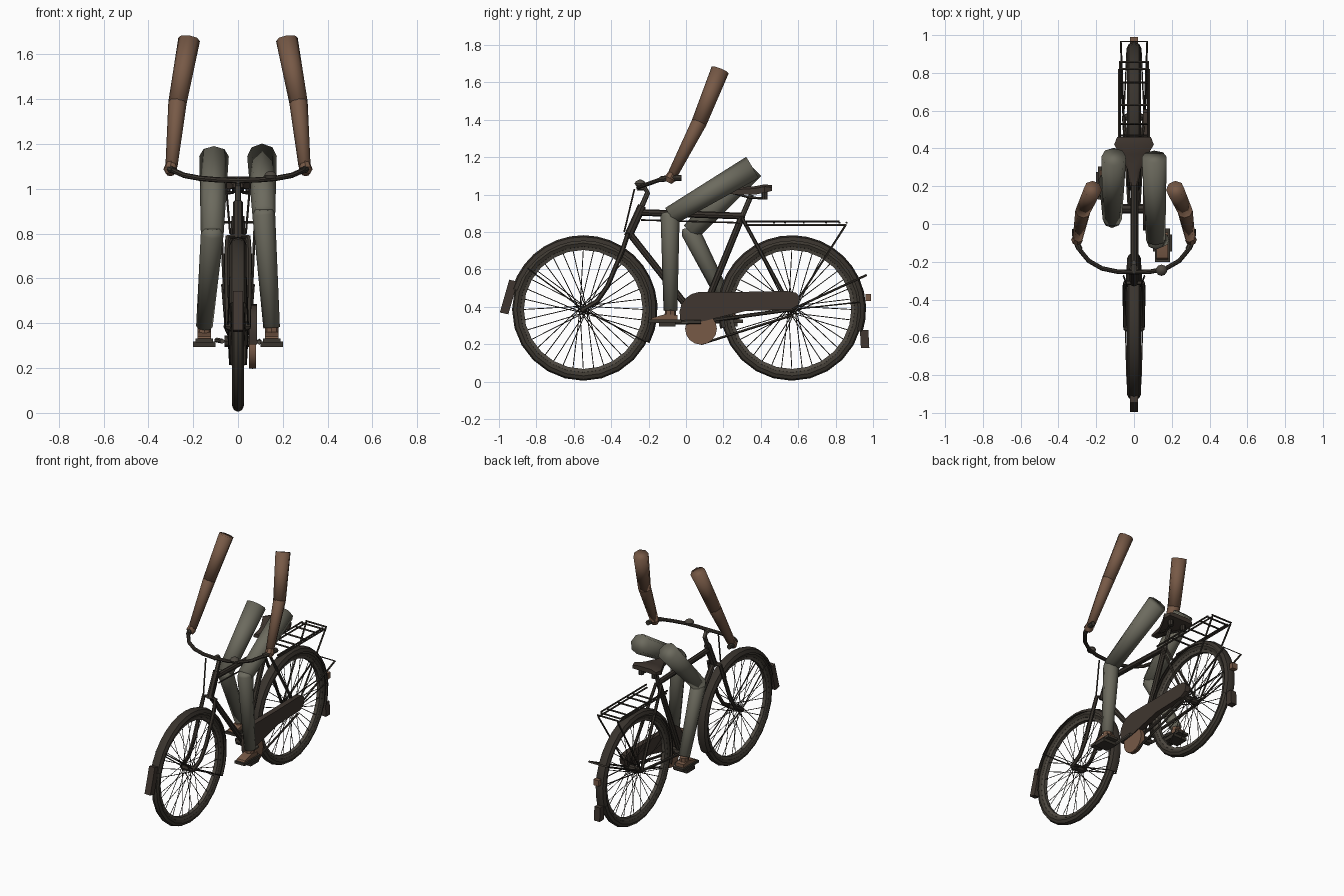
import bpy, bmesh, math
from math import sin, cos, pi, radians
from mathutils import Vector

if "Cube" in bpy.data.objects:
    bpy.data.objects.remove(bpy.data.objects["Cube"])


def material(name, c):
    m = bpy.data.materials.new(name)
    m.diffuse_color = (*c, 1)
    m.use_nodes = True
    m.node_tree.nodes["Principled BSDF"].inputs["Base Color"].default_value = m.diffuse_color
    return m


SKIN = material("brown skin", (0.185, 0.101, 0.062))
CLOTH = material("grey cloth", (0.150, 0.145, 0.112))
FRAME = material("dark frame", (0.040, 0.033, 0.026))
RUBBER = material("tyre rubber", (0.046, 0.039, 0.030))
GUARD = material("guard brown", (0.050, 0.037, 0.029))
STEEL = material("dull steel", (0.075, 0.065, 0.052))


def finish(name, bm, mat, smooth=40):
    bmesh.ops.recalc_face_normals(bm, faces=bm.faces)
    me = bpy.data.meshes.new(name)
    bm.to_mesh(me)
    bm.free()
    me.materials.append(mat)
    me.polygons.foreach_set("use_smooth", [True] * len(me.polygons))
    if smooth < 180:
        me.set_sharp_from_angle(angle=radians(smooth))
    ob = bpy.data.objects.new(name, me)
    bpy.context.collection.objects.link(ob)
    return ob


def sweep(bm, pts, r, sides=6):
    """Tube through points; r is one radius or one per point."""
    pts = [Vector(p) for p in pts]
    rs = r if isinstance(r, (list, tuple)) else [r] * len(pts)
    rings, u = [], None
    for i, p in enumerate(pts):
        t = (pts[min(i + 1, len(pts) - 1)] - pts[max(i - 1, 0)]).normalized()
        if u is None:
            u = t.cross(Vector((1, 0, 0)) if abs(t.x) < .8 else Vector((0, 0, 1)))
        u = (u - t * u.dot(t)).normalized()
        v = t.cross(u)
        rings.append([bm.verts.new(p + (u * cos(a) + v * sin(a)) * rs[i])
                      for a in (2 * pi * k / sides for k in range(sides))])
    for a, b in zip(rings, rings[1:]):
        for k in range(sides):
            j = (k + 1) % sides
            bm.faces.new((a[k], a[j], b[j], b[k]))
    bm.faces.new(rings[0])
    bm.faces.new(rings[-1])


def tubes(name, paths, r, mat, sides=6, mirror=False, smooth=40):
    bm = bmesh.new()
    for p in paths:
        sweep(bm, p, r, sides)
        if mirror:
            sweep(bm, [(-x, y, z) for x, y, z in p], r, sides)
    return finish(name, bm, mat, smooth)


def ring(name, prof, cy, cz, mat, seg=24, a0=0, a1=360):
    """Revolve a closed (x, radius) profile about a wheel axle."""
    bm = bmesh.new()
    full = a1 - a0 >= 360
    rows = []
    for i in range(seg if full else seg + 1):
        a = radians(a0 + (a1 - a0) * i / seg)
        rows.append([bm.verts.new((x, cy + r * cos(a), cz + r * sin(a))) for x, r in prof])
    n = len(prof)
    for i in range(seg):
        a, b = rows[i], rows[(i + 1) % len(rows)]
        for k in range(n):
            bm.faces.new((a[k], a[(k + 1) % n], b[(k + 1) % n], b[k]))
    if not full:
        bm.faces.new(rows[0])
        bm.faces.new(rows[-1])
    return finish(name, bm, mat)


def plate(name, outline, x0, x1, mat):
    """Extrude a (y, z) outline across x."""
    bm = bmesh.new()
    a = [bm.verts.new((x0, y, z)) for y, z in outline]
    b = [bm.verts.new((x1, y, z)) for y, z in outline]
    bm.faces.new(a)
    bm.faces.new(b)
    for k in range(len(a)):
        j = (k + 1) % len(a)
        bm.faces.new((a[k], a[j], b[j], b[k]))
    return finish(name, bm, mat, 30)


CZ, FY, RY = 0.386, -0.549, 0.566

# wheels: tyre, rim, hub, crossed spokes
for side, cy in (("front", FY), ("rear", RY)):
    ring(side + "_tyre", [(.026 * cos(a), .355 + .026 * sin(a)) for a in
                          (2 * pi * k / 8 for k in range(8))], cy, CZ, RUBBER)
    ring(side + "_rim", [(-.018, .336), (.018, .336), (.012, .318), (-.012, .318)], cy, CZ, STEEL)
    tubes(side + "_hub", [[(-.055, cy, CZ), (-.035, cy, CZ), (.035, cy, CZ), (.055, cy, CZ)]],
          [.012, .022, .022, .012], FRAME, 8)
    paths = []
    for i in range(36):
        a, s = 2 * pi * i / 36, (1 if i % 2 else -1)
        h = a + (.9 if i % 4 < 2 else -.9)
        paths.append([(s * .032, cy + .022 * cos(h), CZ + .022 * sin(h)),
                      (s * .006, cy + .322 * cos(a), CZ + .322 * sin(a))])
    tubes(side + "_spokes", paths, .0023, FRAME, 4)

# mudguards, flaps, stays
guard = [(-.038, .366), (-.027, .388), (0, .397), (.027, .388), (.038, .366),
         (.034, .366), (.024, .383), (0, .391), (-.024, .383), (-.034, .366)]
ring("front_mudguard", guard, FY, CZ, FRAME, 18, -27, 164)
ring("rear_mudguard", guard, RY, CZ, FRAME, 20, -18, 195)
plate("front_mudflap", [(-.945, .545), (-.90, .535), (-.95, .36), (-.995, .37)], -.022, .022, GUARD)
plate("rear_mudflap", [(.93, .275), (.975, .275), (.98, .18), (.935, .18)], -.022, .022, GUARD)
plate("rear_reflector", [(.96, .43), (.99, .43), (.99, .47), (.96, .47)], -.02, .02, SKIN)
tubes("rear_stay", [[(.055, RY, CZ), (.07, .965, .57), (-.07, .965, .57), (-.055, RY, CZ)]], .006, FRAME)
tubes("mudguard_stays", [[(.045, FY, CZ), (.036, FY + .33, CZ - .17)],
                         [(.045, FY, CZ), (.036, FY - .30, CZ + .22)],
                         [(.055, RY, CZ), (.036, RY + .365, CZ + .04)]], .004, FRAME, 5, True)

# frame
tubes("main_frame", [[(0, -.25, .905), (0, .31, .885)],
                     [(0, -.30, .79), (0, .07, .32)],
                     [(0, .07, .32), (0, .30, .885)]], .018, FRAME, 8)
tubes("seat_post", [[(0, .29, .86), (0, .35, 1.0)]], .014, STEEL, 8)
tubes("head_tube", [[(0, -.31, .775), (0, -.235, .94)]], .023, FRAME, 8)
tubes("stem", [[(0, -.24, .93), (0, -.205, 1.01), (0, -.22, 1.035), (0, -.26, 1.037)]], .014, STEEL, 8)
tubes("rear_triangle", [[(.02, .30, .875), (.055, RY, CZ)], [(.025, .08, .32), (.055, RY, CZ)]],
      .010, FRAME, 6, True)
tubes("fork", [[(0, -.31, .79), (.045, -.312, .785), (.05, -.34, .70), (.048, -.42, .51),
                (.046, -.475, .43), (.045, FY, CZ)]], .013, FRAME, 6, True)
tubes("brake_rods", [[(.055, -.275, 1.03), (.035, -.33, .80)]], .005, FRAME, 5, True)
tubes("brake_cable", [[(.02, -.24, .865), (.02, .29, .85)]], .005, FRAME, 5)

# handlebar, grips, bell
tubes("handlebar", [[(0, -.255, 1.037), (.09, -.252, 1.04), (.17, -.235, 1.047), (.24, -.195, 1.06),
                     (.285, -.14, 1.08), (.305, -.09, 1.09)]], .012, FRAME, 8, True)
tubes("grips", [[(.287, -.135, 1.082), (.31, -.085, 1.09), (.313, -.025, 1.09)]], .016, RUBBER, 8, True)
tubes("bell", [[(.145, -.245, 1.045), (.145, -.245, 1.06), (.145, -.245, 1.072), (.145, -.245, 1.08)]],
      [.022, .030, .022, .006], STEEL, 10)

# saddle: loft of widths along y
bm = bmesh.new()
rows = []
for y, w, zt, zb in ((.20, .022, 1.03, 1.005), (.29, .035, 1.04, 1.0), (.37, .075, 1.045, 1.0),
                     (.42, .105, 1.055, 1.01), (.46, .09, 1.05, 1.02)):
    rows.append([bm.verts.new((x, y, z)) for x, z in
                 ((-w, zb), (-w, zt - .012), (-w * .6, zt), (w * .6, zt), (w, zt - .012), (w, zb))])
for a, b in zip(rows, rows[1:]):
    for k in range(6):
        bm.faces.new((a[k], a[(k + 1) % 6], b[(k + 1) % 6], b[k]))
bm.faces.new(rows[0])
bm.faces.new(rows[-1])
finish("saddle", bm, GUARD)
tubes("saddle_springs", [[(.05, .42, 1.02), (.05, .42, .975)]], .017, FRAME, 8, True)
tubes("saddle_rails", [[(.02, .25, 1.01), (.02, .34, .985), (.05, .42, .98)]], .007, FRAME, 5, True)

# luggage rack
tubes("rack_rails", [[(.08, .32, .857), (.08, .82, .857)], [(.075, .32, .838), (.075, .858, .838)],
                     [(.075, .855, .838), (.055, RY, CZ)]], .006, FRAME, 5, True)
tubes("rack_bars", [[(-.08, y, .85), (.08, y, .85)] for y in (.47, .53, .63, .75, .82, .858)],
      .006, FRAME, 5)

# chain drive
top = [(.08 + .115 * cos(a), .365 + .115 * sin(a)) for a in (radians(95 + 20 * k) for k in range(6))]
plate("chain_guard", top + [(-.025, .305), (.10, .325), (.32, .378), (.56, .385), (.60, .41),
                            (.61, .45), (.59, .475), (.54, .485), (.30, .48)], .048, .085, GUARD)
tubes("chainring", [[(.05, .08, .283), (.08, .08, .283)]], .085, SKIN, 16)
tubes("chain", [[(.065, .08, .202), (.065, RY, .355)]], .007, FRAME, 5)
tubes("bottom_bracket", [[(-.06, .08, .32), (.05, .08, .32)]], .025, FRAME, 8)
tubes("cranks", [[(.095, .08, .32), (.095, -.09, .315)], [(-.07, .08, .32), (-.095, .25, .325)]],
      .011, STEEL, 6)

# rider limbs
for side, s, knee, ankle, py in (("right", 1, (-.085, .885), (-.083, .38), -.105),
                                 ("left", -1, (.025, .80), (.235, .385), .225)):
    k, a = (s * .115, *knee), (s * .15, *ankle)
    tubes(side + "_thigh", [[(s * .107, .355, 1.145), k]], [.066, .051], CLOTH, 8, smooth=180)
    tubes(side + "_shin", [[(s * .115, knee[0] - .006, knee[1] + .025), k, a]],
          [.040, .051, .037], CLOTH, 8, smooth=180)
    tubes(side + "_ankle", [[a, (s * .15, ankle[0] - .002, .325)]], .030, SKIN, 8)
    plate(side + "_foot", [(py - .085, .328), (py + .06, .328), (py + .06, .355), (py, .362),
                           (py - .075, .342)], s * .12, s * .18, SKIN)
    plate(side + "_sandal", [(py - .095, .315), (py + .08, .315), (py + .08, .332), (py - .095, .332)],
          s * .112, s * .19, RUBBER)
    plate(side + "_pedal", [(py - .04, .295), (py + .05, .295), (py + .05, .318), (py - .04, .318)],
          s * .10, s * .20, FRAME)
    tubes(side + "_upper_arm", [[(s * .218, .183, 1.667), (s * .27, .07, 1.385)]],
          [.049, .041], SKIN, 8, smooth=180)
    tubes(side + "_forearm", [[(s * .266, .08, 1.405), (s * .27, .07, 1.385), (s * .297, -.075, 1.10)]],
          [.033, .041, .027], SKIN, 8, smooth=180)
    tubes(side + "_hand", [[(s * .297, -.07, 1.115), (s * .302, -.085, 1.085), (s * .302, -.095, 1.065)]],
          [.024, .031, .018], SKIN, 8)
